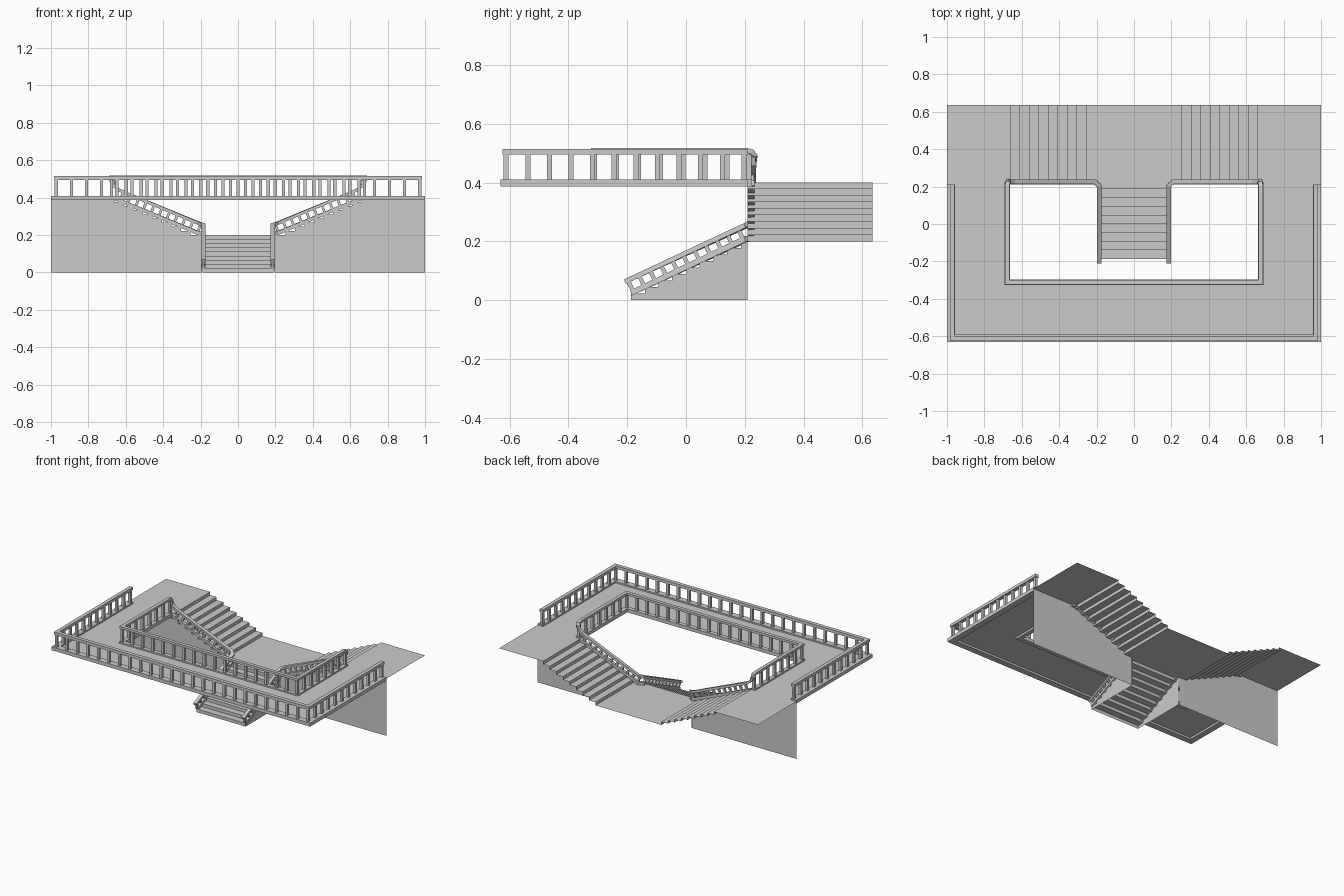
import bpy, bmesh
from mathutils import Vector

if "Cube" in bpy.data.objects:
    bpy.data.objects.remove(bpy.data.objects["Cube"])

Z = Vector((0, 0, 1))


def make(name, bm, normals=True):
    if normals:
        bmesh.ops.recalc_face_normals(bm, faces=bm.faces)
    me = bpy.data.meshes.new(name)
    bm.to_mesh(me)
    bm.free()
    ob = bpy.data.objects.new(name, me)
    bpy.context.collection.objects.link(ob)
    return ob


def face(bm, pts):
    bm.faces.new([bm.verts.new(p) for p in pts])


def sweep(bm, pts, w, h):
    """Rectangular bar along a polyline, mitred at its corners."""
    pts = [Vector(p) for p in pts]
    rings, side = [], Vector((1, 0, 0))
    for i, p in enumerate(pts):
        a = (p - pts[max(i - 1, 0)]).normalized()
        b = (pts[min(i + 1, len(pts) - 1)] - p).normalized()
        t = (a + b).normalized()
        s = t.cross(Z)
        if s.length > 0.15:
            side = s.normalized()
        up = side.cross(t).normalized()
        k = 1.0
        if 0 < i < len(pts) - 1:
            k = min(1.42, 1 / max(0.5, t.dot(b)))
        flat = abs(a.z - b.z) < 0.2
        sw, uh = (k, 1) if flat else (1, k)
        rings.append([bm.verts.new(p + side * (x * w / 2 * sw) + up * (y * h / 2 * uh))
                      for x, y in ((-1, -1), (1, -1), (1, 1), (-1, 1))])
    for r, q in zip(rings, rings[1:]):
        for j in range(4):
            bm.faces.new((r[j], r[(j + 1) % 4], q[(j + 1) % 4], q[j]))
    bm.faces.new(rings[0])
    bm.faces.new(rings[-1][::-1])


def posts(bm, a, b, n, lift, w=0.017, first=0):
    """Row of n+1 square balusters from a to b, each rising by lift."""
    a, b, lift = Vector(a), Vector(b), Vector(lift)
    d = (b - a).normalized()
    side = d.cross(lift).normalized()
    for i in range(first, n + 1):
        p = a.lerp(b, i / n)
        lo = [p + d * (x * w / 2) + side * (y * w / 2)
              for x, y in ((-1, -1), (1, -1), (1, 1), (-1, 1))]
        v = [bm.verts.new(q) for q in lo] + [bm.verts.new(q + lift) for q in lo]
        for j in range(4):
            k = (j + 1) % 4
            bm.faces.new((v[j], v[k], v[4 + k], v[4 + j]))
        bm.faces.new(v[3::-1])
        bm.faces.new(v[4:])


WALL, BACK, TOP, MID = 0.21, 0.635, 0.40, 0.20
N = 9
RISE = MID / N

# side flight profile from landing seam up to the gallery (x, z)
prof = [(0.195, MID)]
for i in range(N):
    x = 0.255 + 0.0506 * i
    prof += [(x, MID + RISE * i), (x, MID + RISE * (i + 1))]
prof.append((1.0, TOP))

# side flights with rear gallery floor
bm = bmesh.new()
for s in (-1, 1):
    for (x0, z0), (x1, z1) in zip(prof, prof[1:]):
        face(bm, [(s * x0, WALL, z0), (s * x1, WALL, z1), (s * x1, BACK, z1), (s * x0, BACK, z0)][::s])
bmesh.ops.remove_doubles(bm, verts=bm.verts, dist=1e-4)
make("side_flights", bm)

# middle landing
bm = bmesh.new()
face(bm, [(-0.195, 0.187, MID), (0.195, 0.187, MID), (0.195, BACK, MID), (-0.195, BACK, MID)])
make("landing", bm, False)

# gallery floor in front of the wall
bm = bmesh.new()
face(bm, [(-1, -0.63, TOP), (1, -0.63, TOP), (1, -0.31, TOP), (-1, -0.31, TOP)])
for s in (-1, 1):
    x0, x1 = sorted((s * 0.67, s * 1.0))
    face(bm, [(x0, -0.31, TOP), (x1, -0.31, TOP), (x1, WALL, TOP), (x0, WALL, TOP)])
make("gallery_floor", bm, False)

# wall below the side flights and gallery
bm = bmesh.new()
for s in (-1, 1):
    face(bm, [(s * x, WALL, z) for x, z in [(0.195, 0)] + prof + [(1.0, 0)]][::-s])
make("supporting_wall", bm, False)

# lower flight with its side panels
low = [(-0.187, 0)]
for i in range(N):
    y = -0.187 + 0.0467 * i
    low += [(y, RISE * (i + 1)), (y + 0.0467, RISE * (i + 1))]
low[-1] = (WALL, MID)
bm = bmesh.new()
for (y0, z0), (y1, z1) in zip(low, low[1:]):
    face(bm, [(-0.19, y0, z0), (0.19, y0, z0), (0.19, y1, z1), (-0.19, y1, z1)])
for s in (-1, 1):
    face(bm, [(s * 0.19, y, z) for y, z in low + [(WALL, 0)]][::-s])
make("lower_flight", bm, False)

# outer balustrade: curb, handrail, balusters
bm = bmesh.new()
for x, y, z, w, h in ((0.979, -0.611, 0.398, 0.042, 0.024), (0.972, -0.612, 0.505, 0.026, 0.02)):
    sweep(bm, [(-x, WALL, z), (-x, y, z), (x, y, z), (x, WALL, z)], w, h)
up = (0, 0, 0.09)
posts(bm, (-0.972, -0.612, 0.408), (0.972, -0.612, 0.408), 24, up)
for s in (-1, 1):
    posts(bm, (s * 0.972, -0.612, 0.408), (s * 0.972, 0.197, 0.408), 11, up, first=1)
make("outer_balustrade", bm)

# inner balustrade curb and balusters
bm = bmesh.new()
sweep(bm, [(-0.677, 0.225, 0.398), (-0.677, -0.312, 0.398), (0.677, -0.312, 0.398), (0.677, 0.225, 0.398)], 0.03, 0.024)
posts(bm, (-0.677, -0.312, 0.408), (0.677, -0.312, 0.408), 17, up)
for s in (-1, 1):
    posts(bm, (s * 0.677, -0.312, 0.408), (s * 0.677, 0.215, 0.408), 7, up, first=1)
make("inner_balustrade", bm)

# continuous handrail: inner gallery, gooseneck, side flight, lower flight
half = [(0.677, -0.312, 0.51), (0.677, 0.205, 0.51), (0.676, 0.222, 0.505), (0.674, 0.229, 0.49),
        (0.665, 0.227, 0.465), (0.64, 0.226, 0.443), (0.60, 0.226, 0.425),
        (0.21, 0.226, 0.263), (0.186, 0.205, 0.254), (0.186, -0.208, 0.063)]
bm = bmesh.new()
sweep(bm, [(-x, y, z) for x, y, z in half[::-1]] + half, 0.024, 0.016)
make("inner_handrail", bm)

# stringers and tilted balusters of the flights
bm = bmesh.new()
for s in (-1, 1):
    sweep(bm, [(s * 0.665, 0.222, 0.398), (s * 0.21, 0.222, 0.21), (s * 0.186, 0.205, 0.208), (s * 0.186, -0.187, 0.024)], 0.022, 0.018)
    posts(bm, (s * 0.215, 0.224, 0.217), (s * 0.63, 0.224, 0.388), 10, (-s * 0.016, 0, 0.041), 0.014)
    posts(bm, (s * 0.186, -0.18, 0.03), (s * 0.186, 0.195, 0.206), 10, (0, -0.018, 0.038), 0.014)
make("stair_balusters", bm)
